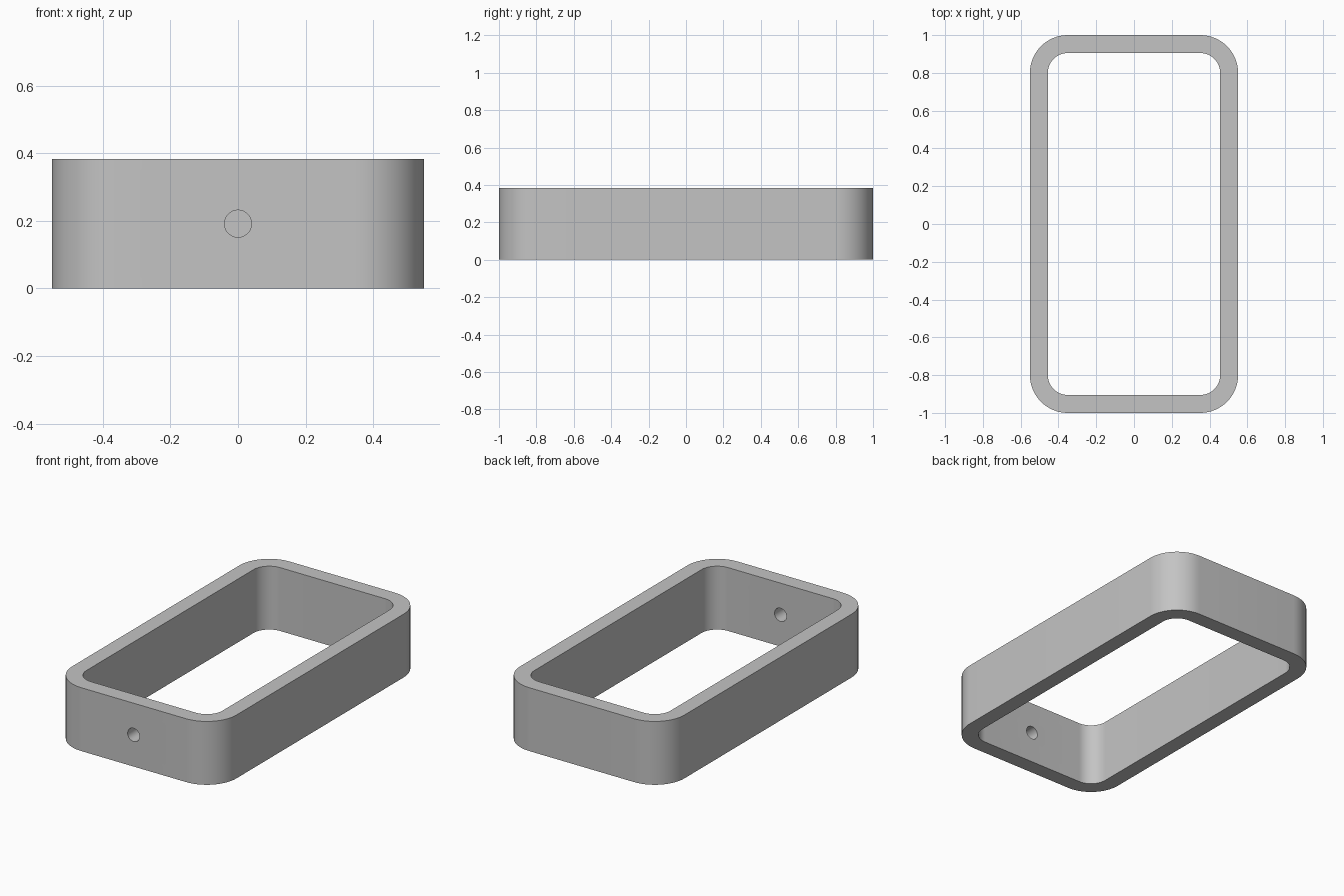
import bpy, bmesh, math

old = bpy.data.objects.get("Cube")
if old:
    bpy.data.objects.remove(old, do_unlink=True)

HALF_X, HALF_Y, HEIGHT = 0.551, 1.0, 0.384
WALL, RADIUS, HOLE = 0.095, 0.2, 0.04
STEPS = 16

# Plain grey finish
grey = bpy.data.materials.new("plain_grey")
grey.use_nodes = True
colour = (0.55, 0.55, 0.55, 1)
grey.diffuse_color = colour
grey.node_tree.nodes["Principled BSDF"].inputs["Base Color"].default_value = colour


def rounded_outline(inset):
    """Rounded rectangle, counter-clockwise, offset inwards."""
    points = []
    for i, (sx, sy) in enumerate([(1, 1), (-1, 1), (-1, -1), (1, -1)]):
        for k in range(STEPS + 1):
            a = (i + k / STEPS) * math.pi / 2
            points.append((sx * (HALF_X - RADIUS) + (RADIUS - inset) * math.cos(a),
                           sy * (HALF_Y - RADIUS) + (RADIUS - inset) * math.sin(a)))
    return points


# Frame: open rounded rectangular ring
bm = bmesh.new()
loops = [[bm.verts.new((x, y, z)) for x, y in rounded_outline(inset)]
         for inset, z in [(0, 0), (0, HEIGHT), (WALL, HEIGHT), (WALL, 0)]]
for i, lower in enumerate(loops):
    upper = loops[(i + 1) % 4]
    for k in range(len(lower)):
        n = (k + 1) % len(lower)
        bm.faces.new((lower[k], lower[n], upper[n], upper[k]))
bmesh.ops.recalc_face_normals(bm, faces=bm.faces)
mesh = bpy.data.meshes.new("rounded_frame")
bm.to_mesh(mesh)
bm.free()
mesh.materials.append(grey)
frame = bpy.data.objects.new("rounded_frame", mesh)
bpy.context.collection.objects.link(frame)

# Round hole through the front wall only
bpy.ops.mesh.primitive_cylinder_add(vertices=48, radius=HOLE, depth=WALL * 3,
                                    location=(0, -HALF_Y + WALL / 2, HEIGHT / 2),
                                    rotation=(math.pi / 2, 0, 0))
cutter = bpy.context.object
cutter.name = "hole_cutter"
cutter.hide_render = True
cutter.data.materials.append(grey)

bpy.ops.object.select_all(action='DESELECT')
frame.select_set(True)
bpy.context.view_layer.objects.active = frame
cut = frame.modifiers.new("front_hole", 'BOOLEAN')
cut.operation = 'DIFFERENCE'
cut.solver = 'EXACT'
cut.object = cutter
bpy.ops.object.modifier_apply(modifier=cut.name)
bpy.data.objects.remove(cutter, do_unlink=True)

bpy.ops.object.shade_smooth_by_angle(angle=math.radians(30))
